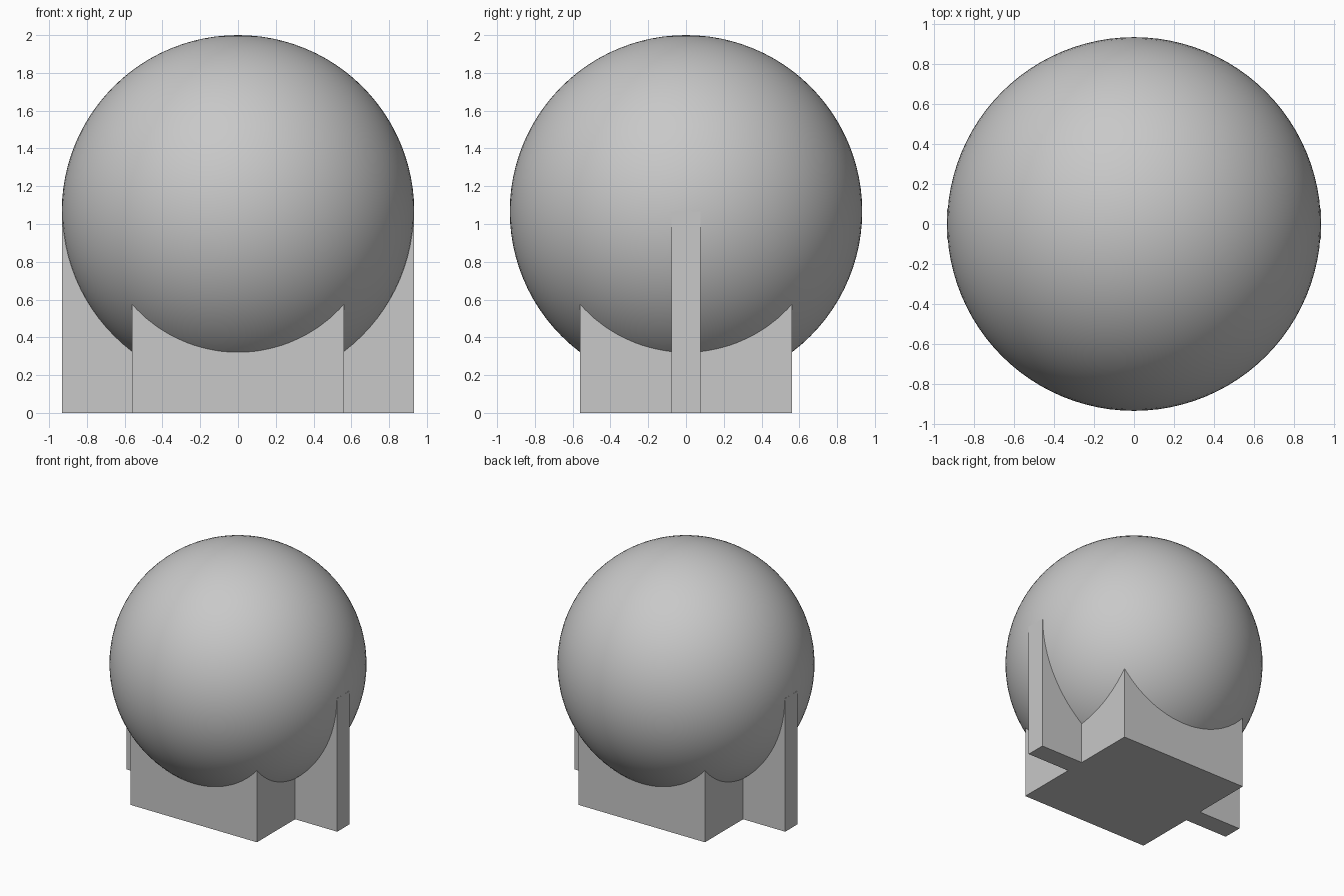
import bpy

cube = bpy.data.objects.get("Cube")
if cube:
    bpy.data.objects.remove(cube, do_unlink=True)

RADIUS = 0.933
CENTRE_Z = 2 - RADIUS
BASE_HALF = 0.56
FIN_THICKNESS = 0.154

# One plain grey for every part
grey = bpy.data.materials.new("plain_grey")
grey.use_nodes = True
colour = (0.58, 0.58, 0.58, 1)
grey.diffuse_color = colour
grey.node_tree.nodes["Principled BSDF"].inputs["Base Color"].default_value = colour


def block(name, x0, x1, depth, height):
    """Box standing on the ground, spanning x0 to x1."""
    bpy.ops.mesh.primitive_cube_add(size=1, location=((x0 + x1) / 2, 0, height / 2))
    obj = bpy.context.object
    obj.name = name
    obj.scale = (x1 - x0, depth, height)
    bpy.ops.object.transform_apply(location=False, rotation=False, scale=True)
    obj.data.materials.append(grey)
    return obj


# Ball
bpy.ops.mesh.primitive_uv_sphere_add(segments=96, ring_count=48, radius=RADIUS,
                                     location=(0, 0, CENTRE_Z))
ball = bpy.context.object
ball.name = "ball"
ball.data.materials.append(grey)
bpy.ops.object.shade_smooth()

# Square base, its top hidden inside the ball
block("base", -BASE_HALF, BASE_HALF, BASE_HALF * 2, 0.8)

# Thin side fins rising to the ball's equator
block("left_fin", BASE_HALF, RADIUS, FIN_THICKNESS, CENTRE_Z)
block("right_fin", -RADIUS, -BASE_HALF, FIN_THICKNESS, CENTRE_Z)
